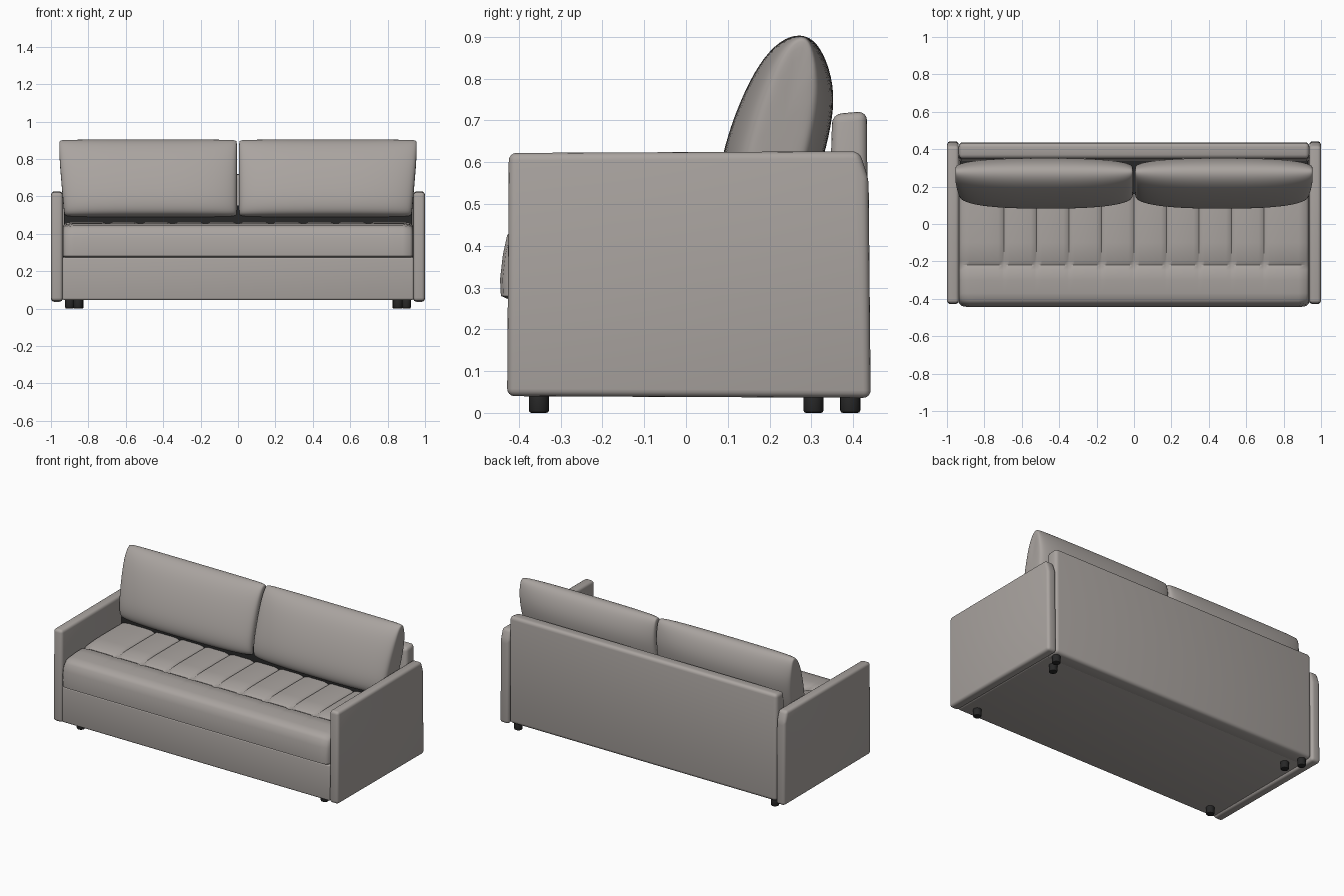
import bpy, bmesh
from math import radians

old = bpy.data.objects.get("Cube")
if old:
    bpy.data.objects.remove(old, do_unlink=True)


def material(name, rgb):
    m = bpy.data.materials.new(name)
    m.use_nodes = True
    m.diffuse_color = (*rgb, 1)
    bsdf = next(n for n in m.node_tree.nodes if n.type == 'BSDF_PRINCIPLED')
    bsdf.inputs["Base Color"].default_value = (*rgb, 1)
    bsdf.inputs["Roughness"].default_value = 0.9
    return m


FABRIC = material("warm grey fabric", (0.40, 0.37, 0.35))
DARK = material("black plastic", (0.02, 0.02, 0.02))


def finish(bm, name, mat, angle=35, subdiv=0):
    bmesh.ops.recalc_face_normals(bm, faces=bm.faces)
    mesh = bpy.data.meshes.new(name)
    bm.to_mesh(mesh)
    bm.free()
    mesh.materials.append(mat)
    ob = bpy.data.objects.new(name, mesh)
    bpy.context.collection.objects.link(ob)
    if subdiv:
        mod = ob.modifiers.new("Soften", 'SUBSURF')
        mod.levels = mod.render_levels = subdiv
    bpy.ops.object.select_all(action='DESELECT')
    ob.select_set(True)
    bpy.context.view_layer.objects.active = ob
    bpy.ops.object.shade_smooth_by_angle(angle=radians(angle))
    return ob


def loft(sections):
    """Skin a row of closed point loops and cap both ends."""
    bm = bmesh.new()
    rings = [[bm.verts.new(p) for p in s] for s in sections]
    n = len(rings[0])
    for a, b in zip(rings, rings[1:]):
        for i in range(n):
            j = (i + 1) % n
            bm.faces.new((a[i], a[j], b[j], b[i]))
    bm.faces.new(rings[0])
    bm.faces.new(rings[-1])
    return bm


def panel(name, x0, x1, profile, bevel, mat=FABRIC):
    """Extrude a side profile (y, z) from x0 to x1 and round its edges."""
    bm = loft([[(x, y, z) for y, z in profile] for x in (x0, x1)])
    if bevel:
        bmesh.ops.bevel(bm, geom=bm.edges[:], offset=bevel, segments=4,
                        profile=0.5, affect='EDGES', clamp_overlap=True)
    return finish(bm, name, mat)


def rect(y0, y1, z0, z1):
    return [(y0, z0), (y1, z0), (y1, z1), (y0, z1)]


# Base, backrest and shadow gap behind the seat
panel("base", -0.94, 0.94, rect(-0.425, 0.36, 0.045, 0.275), 0.012)
panel("backrest", -0.937, 0.937,
      [(0.33, 0.045), (0.437, 0.045), (0.433, 0.722), (0.35, 0.715)], 0.022)
panel("cushion_gap", -0.93, 0.93, rect(0.16, 0.34, 0.42, 0.55), 0, DARK)

# Arms
arm_profile = [(-0.428, 0.04), (0.442, 0.036), (0.437, 0.56),
               (0.415, 0.626), (-0.424, 0.622)]
for side, s in (("left", 1), ("right", -1)):
    panel(side + "_arm", s * 0.937, s * 0.9995, arm_profile, 0.018)

# Seat mattress with stitched channels: (y, z, channel depth)
seat_profile = [(-0.425, 0.272, 0), (-0.443, 0.28, 0), (-0.445, 0.32, 0),
                (-0.438, 0.38, 0), (-0.428, 0.425, 0), (-0.41, 0.443, 0),
                (-0.37, 0.45, 0), (-0.30, 0.456, 0), (-0.245, 0.456, 0.004),
                (-0.22, 0.444, 0.006), (-0.195, 0.457, 0.01),
                (-0.10, 0.464, 0.014), (0.08, 0.464, 0.014),
                (0.34, 0.46, 0.014), (0.35, 0.272, 0)]
stations = [(-0.935, 0.022, 0), (-0.92, 0.006, 0), (-0.88, 0, 0), (-0.78, 0, 0)]
for k in range(-4, 5):
    g = k * 0.174
    stations += [(g - 0.03, 0, 0.1), (g - 0.008, 0, 0.5), (g, 0, 1),
                 (g + 0.008, 0, 0.5), (g + 0.03, 0, 0.1)]
stations += [(-x, e, d) for x, e, d in reversed(stations[:4])]
seat = [[(x, y + (e if y < -0.4 else 0), z - d * dip - (e if z > 0.4 else 0))
         for y, z, dip in seat_profile] for x, e, d in stations]
finish(loft(seat), "seat", FABRIC, 50)

# Loose back cushions: one pillow profile, thinner towards both ends
pillow = [(0.12, 0.485), (0.083, 0.515), (0.079, 0.58), (0.098, 0.66),
          (0.13, 0.75), (0.175, 0.84), (0.225, 0.895), (0.275, 0.911),
          (0.315, 0.89), (0.345, 0.825), (0.357, 0.75), (0.343, 0.66),
          (0.315, 0.56), (0.27, 0.485)]
# (position along the cushion, thickness, height)
taper = [(0, 0.42, 0.93), (0.006, 0.58, 0.965), (0.03, 0.72, 0.985),
         (0.12, 0.89, 0.99), (0.3, 0.99, 0.99), (0.5, 1, 0.99),
         (0.7, 0.99, 0.99), (0.88, 0.89, 0.99), (0.97, 0.72, 0.985),
         (0.994, 0.58, 0.965), (1, 0.42, 0.93)]


def pillow_point(u, thick, high, y, z):
    middle = 0.20 + 0.20 * (z - 0.48)
    outer = 0.930 + 0.028 * min(1, (z - 0.48) / 0.35)
    return (0.004 + u * (outer - 0.004), middle + (y - middle) * thick,
            0.70 + (z - 0.70) * high)


for side, s in (("left", 1), ("right", -1)):
    rings = []
    for u, thick, high in taper:
        ring = [pillow_point(u, thick, high, y, z) for y, z in pillow]
        rings.append([(s * x, y, z) for x, y, z in ring])
    finish(loft(rings), side + "_back_cushion", FABRIC, 180, 2)

# Feet: one in front and two behind on each side
for side, s in (("left", 1), ("right", -1)):
    for place, x, y in (("front", 0.855, -0.352), ("rear_inner", 0.85, 0.305),
                        ("rear_outer", 0.90, 0.393)):
        bm = bmesh.new()
        bmesh.ops.create_cone(bm, cap_ends=True, segments=20, radius1=0.024,
                              radius2=0.024, depth=0.05)
        rims = [e for e in bm.edges if abs(e.verts[0].co.z - e.verts[1].co.z) < 0.01]
        bmesh.ops.bevel(bm, geom=rims, offset=0.006, segments=2,
                        profile=0.5, affect='EDGES')
        bmesh.ops.translate(bm, verts=bm.verts, vec=(s * x, y, 0.025))
        finish(bm, f"{side}_{place}_foot", DARK)
